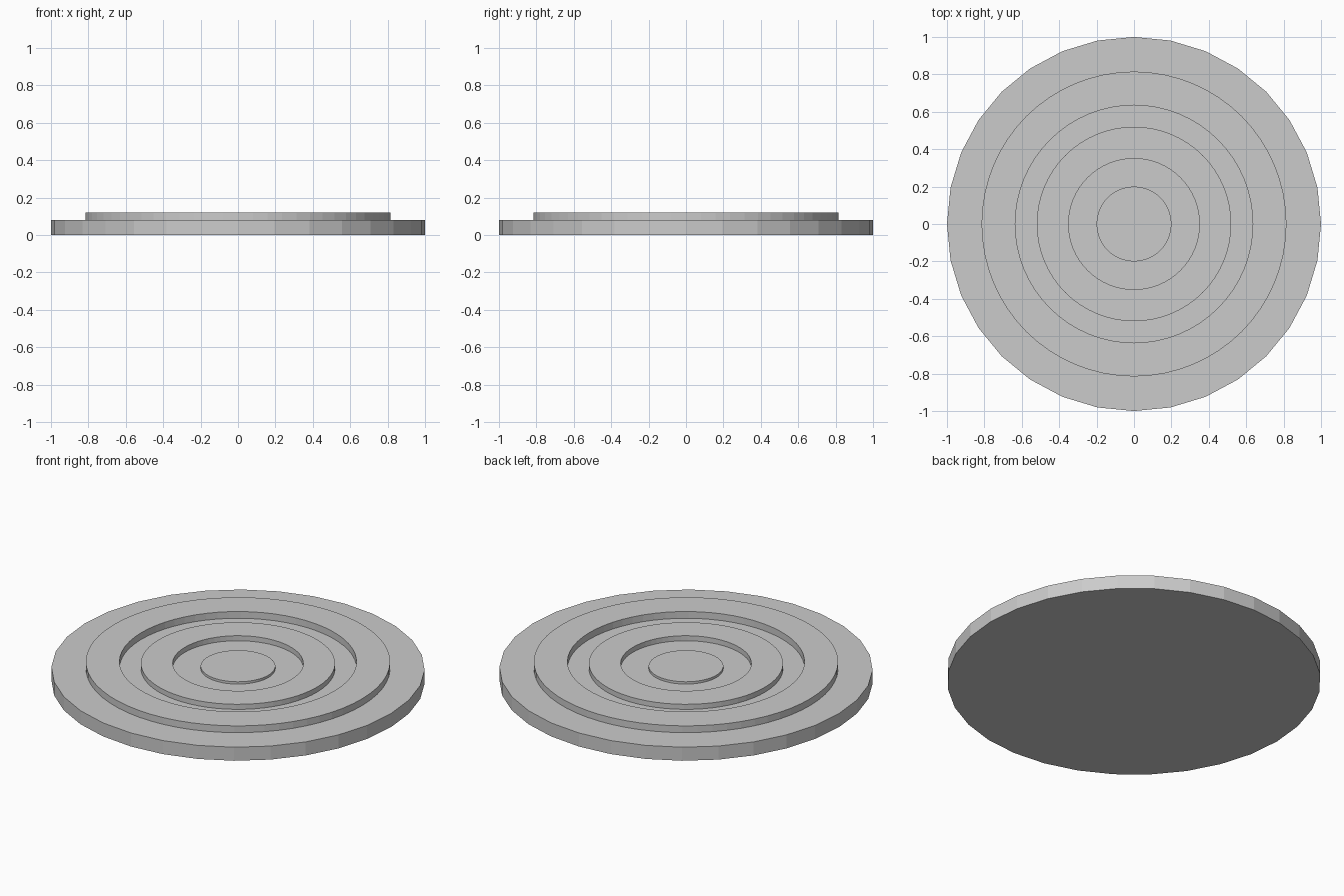
import bpy, bmesh
from math import sin, cos, tau

if "Cube" in bpy.data.objects:
    bpy.data.objects.remove(bpy.data.objects["Cube"])


def lathe(name, profile, sides):
    """Spin a closed (radius, z) profile around z; radius 0 collapses to a flat cap."""
    bm = bmesh.new()
    loops = [[bm.verts.new((r * cos(tau * i / sides), r * sin(tau * i / sides), z))
              for i in range(sides)] for r, z in profile]
    for a, b in zip(loops, loops[1:] + loops[:1]):
        if len(profile) == 2 and a is loops[1]:
            continue
        for i in range(sides):
            j = (i + 1) % sides
            bm.faces.new((a[i], a[j], b[j], b[i]))
    if len(profile) == 2:  # solid disc: close both ends
        bm.faces.new(loops[0])
        bm.faces.new(loops[1])
    bmesh.ops.recalc_face_normals(bm, faces=bm.faces)
    mesh = bpy.data.meshes.new(name)
    bm.to_mesh(mesh)
    bm.free()
    obj = bpy.data.objects.new(name, mesh)
    bpy.context.collection.objects.link(obj)
    return obj


def disc(name, radius, z0, z1, sides):
    return lathe(name, [(radius, z0), (radius, z1)], sides)


def ring(name, inner, outer, z0, z1, sides):
    return lathe(name, [(outer, z0), (outer, z1), (inner, z1), (inner, z0)], sides)


BASE_TOP = 0.08

# Low-poly base plate
disc("base_plate", 1.0, 0.0, BASE_TOP, 32)

# Raised concentric rings, stepping down slightly towards the centre
ring("outer_ring", 0.635, 0.815, BASE_TOP - 0.005, 0.12, 64)
ring("inner_ring", 0.35, 0.52, BASE_TOP - 0.005, 0.11, 64)

# Thin centre disc
disc("centre_disc", 0.20, BASE_TOP - 0.005, 0.094, 64)
